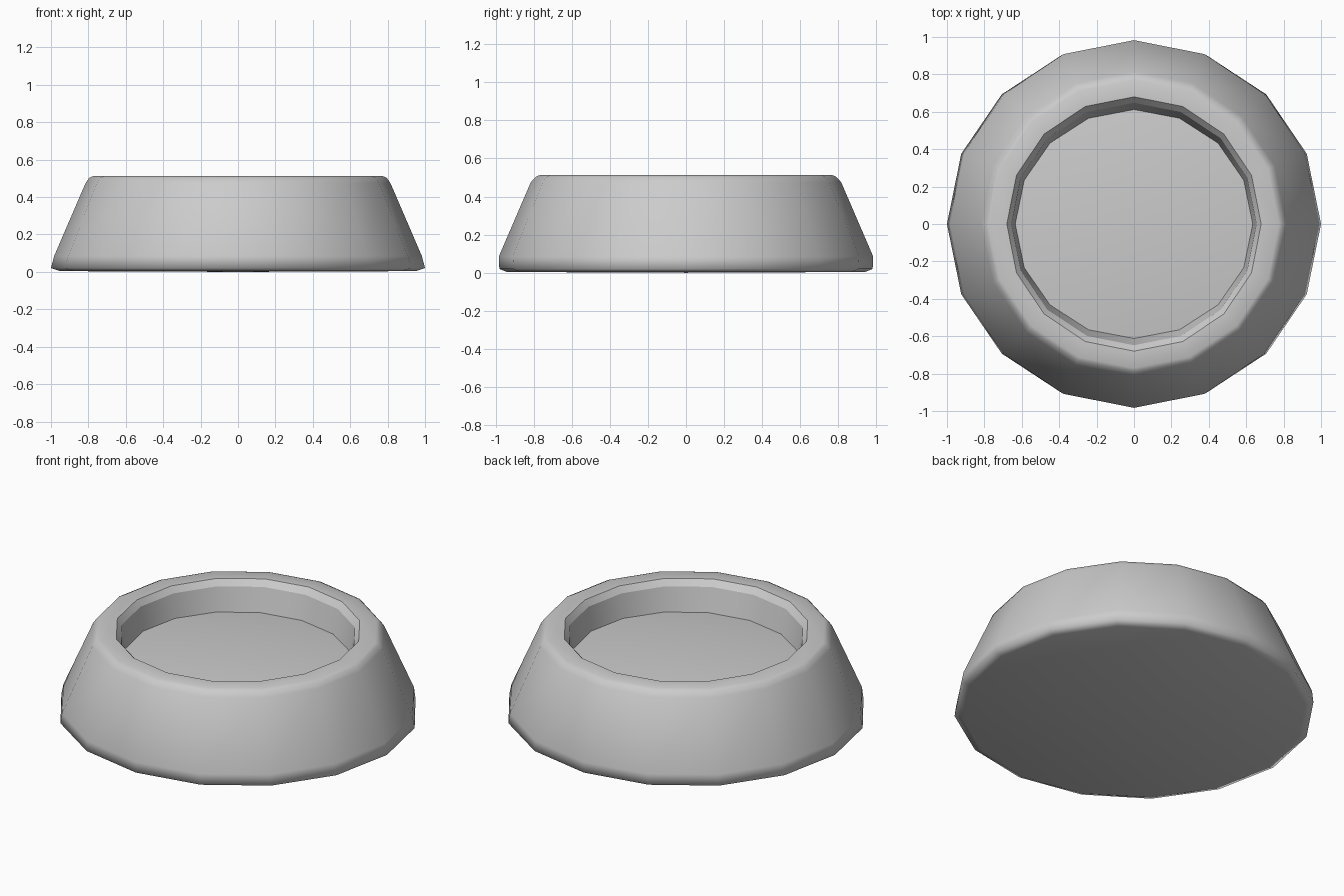
import bpy, bmesh
from math import cos, sin, pi, radians

if "Cube" in bpy.data.objects:
    bpy.data.objects.remove(bpy.data.objects["Cube"])

SIDES = 16

# Profile rings: x radius, y radius, height (base, sloped wall, rim, bevelled lip, inner wall, floor)
PROFILE = [
    (0.95, 0.94, 0.004), (1.0, 0.98, 0.02), (0.983, 0.983, 0.085),
    (0.815, 0.815, 0.475), (0.795, 0.79, 0.503), (0.775, 0.77, 0.512),
    (0.68, 0.68, 0.512), (0.655, 0.648, 0.477), (0.635, 0.612, 0.335),
    (0.42, 0.41, 0.358),
]
SHARP_RINGS = (6, 7, 8)


def ring(bm, rx, ry, z):
    return [bm.verts.new((rx * cos(2 * pi * i / SIDES), ry * sin(2 * pi * i / SIDES), z))
            for i in range(SIDES)]


def cap(bm, loop, z, flip):
    c = bm.verts.new((0, 0, z))
    for i in range(SIDES):
        a, b = loop[i], loop[(i + 1) % SIDES]
        bm.faces.new((b, a, c) if flip else (a, b, c))


# Bowl: closed base, sloping outside, recessed floor with a slight dome
bm = bmesh.new()
rings = [ring(bm, *p) for p in PROFILE]
for lo, hi in zip(rings, rings[1:]):
    for i in range(SIDES):
        j = (i + 1) % SIDES
        bm.faces.new((lo[i], lo[j], hi[j], hi[i]))
cap(bm, rings[0], 0.0, True)
cap(bm, rings[-1], 0.37, False)

# Smooth sides, sharp base and lip edges
for f in bm.faces:
    f.smooth = True
for e in bm.edges:
    e.smooth = e.calc_face_angle(0) < radians(42)
for k in SHARP_RINGS:
    for i in range(SIDES):
        bm.edges.get((rings[k][i], rings[k][(i + 1) % SIDES])).smooth = False

mesh = bpy.data.meshes.new("bowl")
bm.to_mesh(mesh)
bm.free()
bowl = bpy.data.objects.new("bowl", mesh)
bpy.context.collection.objects.link(bowl)
